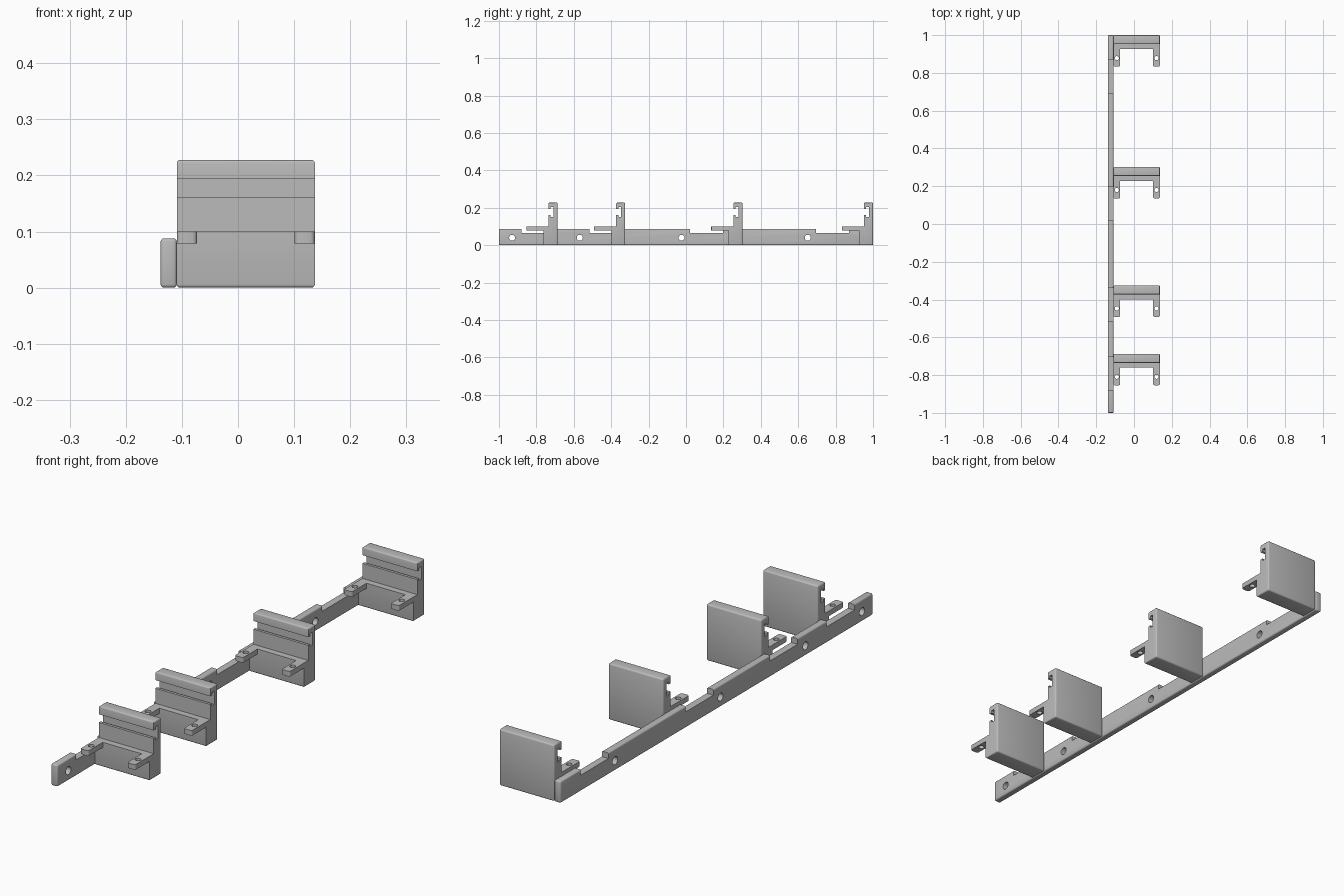
import bpy, bmesh, math
from mathutils import Matrix

if "Cube" in bpy.data.objects:
    bpy.data.objects.remove(bpy.data.objects["Cube"], do_unlink=True)

grey = bpy.data.materials.new("plain_grey")
grey.use_nodes = True
grey.diffuse_color = (0.5, 0.5, 0.5, 1)
grey.node_tree.nodes["Principled BSDF"].inputs["Base Color"].default_value = (0.5, 0.5, 0.5, 1)

X0, X1 = -0.109, 0.137          # bracket sides
RAIL_X = -0.138                 # outer face of rail
TOP = 0.228
EPS = 1e-4


def extrude(name, profile, x0, x1, rule, radius, segments=3):
    """Extrude a (y, z) profile along x and round the edges chosen by rule."""
    bm = bmesh.new()
    face = bm.faces.new([bm.verts.new((x0, y, z)) for y, z in profile])
    geom = bmesh.ops.extrude_face_region(bm, geom=[face])["geom"]
    moved = [v for v in geom if isinstance(v, bmesh.types.BMVert)]
    bmesh.ops.translate(bm, verts=moved, vec=(x1 - x0, 0, 0))
    bmesh.ops.recalc_face_normals(bm, faces=bm.faces)
    edges = [e for e in bm.edges if rule(*[v.co for v in e.verts])]
    bmesh.ops.bevel(bm, geom=edges, offset=radius, segments=segments,
                    profile=0.5, affect='EDGES', clamp_overlap=True)
    mesh = bpy.data.meshes.new(name)
    bm.to_mesh(mesh)
    bm.free()
    mesh.materials.append(grey)
    obj = bpy.data.objects.new(name, mesh)
    bpy.context.collection.objects.link(obj)
    return obj


def drill(obj, centre, radius, axis):
    """Cut a round hole through obj along the x or z axis."""
    bm = bmesh.new()
    turn = Matrix.Rotation(math.pi / 2, 4, 'Y') if axis == 'X' else Matrix()
    bmesh.ops.create_cone(bm, cap_ends=True, segments=24, radius1=radius,
                          radius2=radius, depth=0.1,
                          matrix=Matrix.Translation(centre) @ turn)
    mesh = bpy.data.meshes.new("cutter")
    bm.to_mesh(mesh)
    bm.free()
    mesh.materials.append(grey)
    cutter = bpy.data.objects.new("hole_cutter", mesh)
    cutter.hide_render = True
    bpy.context.collection.objects.link(cutter)
    mod = obj.modifiers.new("hole", 'BOOLEAN')
    mod.operation, mod.solver, mod.object = 'DIFFERENCE', 'EXACT', cutter
    bpy.context.view_layer.objects.active = obj
    bpy.ops.object.modifier_apply(modifier=mod.name)
    bpy.data.objects.remove(cutter, do_unlink=True)


def smooth(obj):
    bpy.ops.object.select_all(action='DESELECT')
    obj.select_set(True)
    bpy.context.view_layer.objects.active = obj
    bpy.ops.object.shade_smooth_by_angle(angle=math.radians(35))


# Rail with a shallow notch beside each bracket
notches = [-0.88, -0.517, 0.022, 0.694]
rail_profile = [(-1, 0), (1, 0), (1, 0.088)]
for start in reversed(notches):
    end = start + 0.177
    rail_profile += [(end, 0.088), (end, 0.065), (start, 0.065), (start, 0.088)]
rail_profile.append((-1, 0.088))


def rail_edge(a, b):
    along = abs(a.x - b.x) < EPS
    end = abs(a.y - b.y) < EPS and abs(abs(a.y) - 1) < EPS
    level = abs(a.z - b.z) < EPS
    return (along and level) or end


rail = extrude("rail", rail_profile, RAIL_X, X0, rail_edge, 0.006)
for y in (-0.93, -0.568, -0.024, 0.651):
    drill(rail, ((RAIL_X + X0) / 2, y, 0.04), 0.016, 'X')
smooth(rail)

# Bracket section: thick foot, post with a lipped slot, hook on top
bracket_profile = [
    (0, 0), (0, TOP), (-0.048, TOP), (-0.048, 0.194), (-0.037, 0.194),
    (-0.037, 0.204), (-0.022, 0.204), (-0.022, 0.151), (-0.037, 0.151),
    (-0.037, 0.161), (-0.048, 0.161), (-0.048, 0.1), (-0.074, 0.1), (-0.074, 0)]


def bracket_edge(back):
    def rule(a, b):
        return any(abs(p - t) < EPS and abs(q - t) < EPS for p, q, t in
                   ((a.y, b.y, back), (a.z, b.z, 0), (a.z, b.z, TOP)))
    return rule


def arm_tip(tip):
    return lambda a, b: (abs(a.z - b.z) > EPS and abs(a.y - tip) < EPS
                         and abs(b.y - tip) < EPS)


for i, back in enumerate((-0.687, -0.325, 0.302, 1.0), 1):
    profile = [(back + y, z) for y, z in bracket_profile]
    smooth(extrude(f"bracket_{i}", profile, X0, X1, bracket_edge(back), 0.006))

    # Pair of drilled arms reaching forward
    root, tip = back - 0.074, back - 0.167
    arm_profile = [(tip, 0.079), (root, 0.079), (root, 0.1), (tip, 0.1)]
    for side, x0 in (("right", X0), ("left", X1 - 0.036)):
        arm = extrude(f"{side}_arm_{i}", arm_profile, x0, x0 + 0.036, arm_tip(tip), 0.008)
        drill(arm, (x0 + 0.018, back - 0.122, 0.09), 0.011, 'Z')
        smooth(arm)
